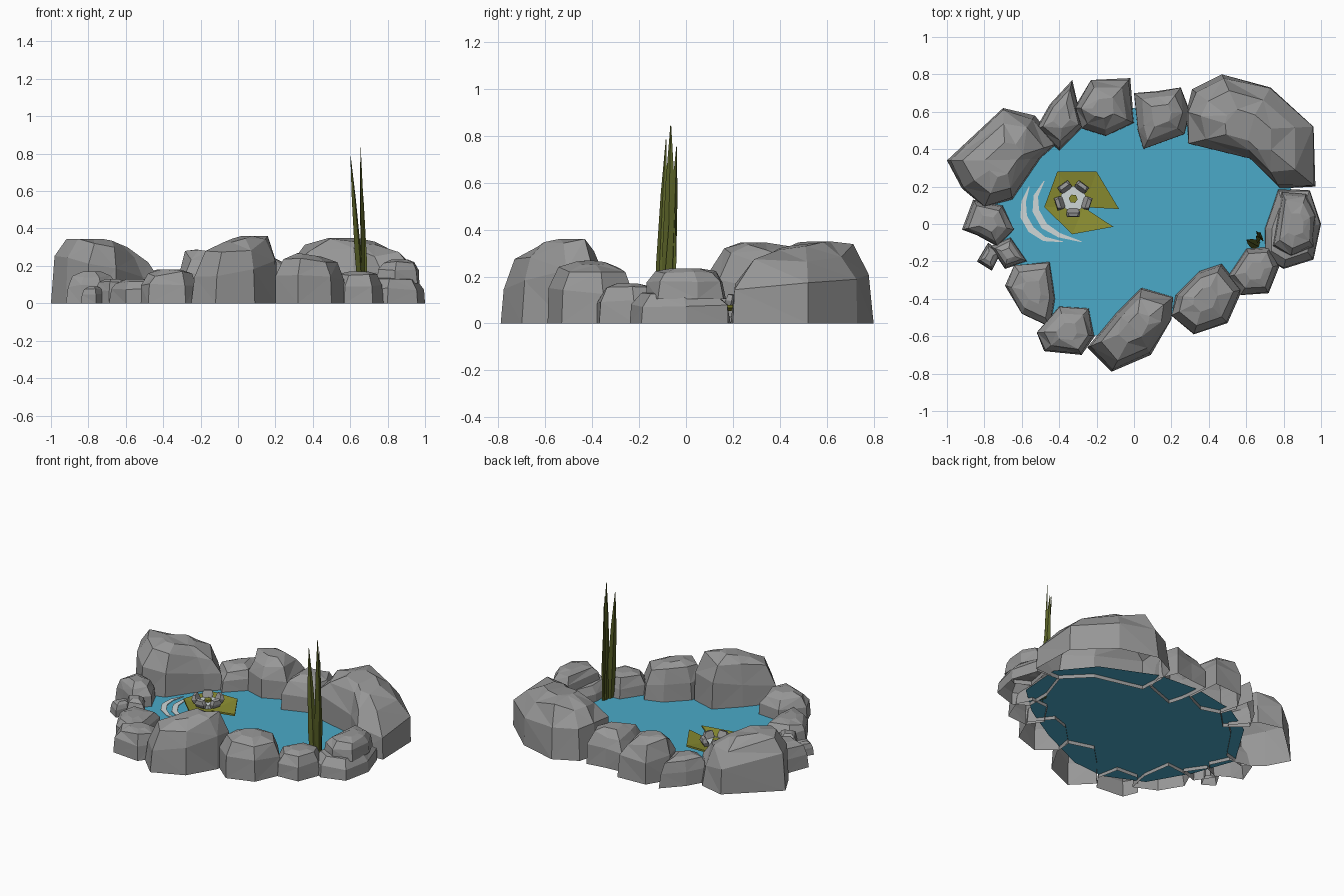
import bpy, bmesh, math, random
from mathutils import Vector

if "Cube" in bpy.data.objects:
    bpy.data.objects.remove(bpy.data.objects["Cube"])

random.seed(4)


def mat(name, r, g, b):
    m = bpy.data.materials.new(name)
    m.diffuse_color = (r, g, b, 1)
    m.use_nodes = True
    m.node_tree.nodes["Principled BSDF"].inputs["Base Color"].default_value = m.diffuse_color
    return m


STONE = mat("stone grey", .31, .31, .31)
WATER = mat("water blue", .07, .40, .58)
LEAF = mat("leaf olive", .25, .26, .03)
REED = mat("reed green", .10, .12, .02)
PALE = mat("pale white", .62, .68, .68)


def finish(name, bm, material):
    bmesh.ops.recalc_face_normals(bm, faces=bm.faces)
    me = bpy.data.meshes.new(name)
    bm.to_mesh(me)
    bm.free()
    me.materials.append(material)
    ob = bpy.data.objects.new(name, me)
    bpy.context.collection.objects.link(ob)
    return ob


def loft(bm, rings, cap=True):
    vs = [[bm.verts.new(p) for p in ring] for ring in rings]
    n = len(rings[0])
    for a, b in zip(vs, vs[1:]):
        for i in range(n):
            j = (i + 1) % n
            bm.faces.new((a[i], a[j], b[j], b[i]))
    if cap:
        bm.faces.new(vs[-1])


def rock(name, outline, h, tilt=(0, 0), z0=0.0):
    """Faceted boulder: footprint shrunk upward through uneven rings; tilt raises one side."""
    n = len(outline)
    c = sum((Vector(p) for p in outline), Vector((0, 0))) / n
    rings = []
    for s, f in ((1, 0), (.97, .55), (.74, .88), (.36, 1)):
        ring = []
        for p in outline:
            k = s * (1 if f == 0 else random.uniform(.94, 1.03))
            d = (Vector(p) - c) * k
            zf = f * (1 + tilt[0] * d.x + tilt[1] * d.y)
            if .5 < f < 1:
                zf *= random.uniform(.9, 1.08)
            ring.append((c.x + d.x, c.y + d.y, z0 + h * min(zf, 1.03)))
        rings.append(ring)
    bm = bmesh.new()
    loft(bm, rings)
    bmesh.ops.triangulate(bm, faces=bm.faces)
    finish(name, bm, STONE)


# Big boulders
rock("boulder_front", [(-.25, -.66), (-.12, -.79), (.09, -.70), (.20, -.51), (.21, -.39),
                       (.04, -.34), (-.10, -.48)], .35, (.6, .5))
rock("boulder_back_left", [(-1, .34), (-.92, .19), (-.80, .09), (-.65, .13), (-.50, .35),
                           (-.41, .43), (-.53, .58), (-.70, .62)], .335, (-1.0, -.2))
rock("boulder_back_right", [(.28, .60), (.29, .43), (.62, .35), (.78, .19), (.97, .20),
                            (.96, .52), (.73, .73), (.47, .80), (.31, .72)], .34, (-.25, .4))
# Back stones
rock("stone_back_1", [(-.53, .5), (-.40, .39), (-.27, .52), (-.30, .64), (-.33, .77), (-.45, .64)], .18)
rock("stone_back_2", [(-.32, .62), (-.28, .51), (-.15, .47), (0, .54), (-.02, .78), (-.23, .77)], .28, (-.5, 0))
rock("stone_back_3", [(0, .70), (.02, .50), (.05, .40), (.27, .48), (.30, .60), (.25, .73), (.12, .71)], .24)
# Left stones
rock("stone_left_1", [(-.92, -.03), (-.84, -.06), (-.73, -.12), (-.64, -.03), (-.70, .10), (-.86, .13)], .17)
rock("stone_left_2", [(-.84, -.20), (-.76, -.25), (-.71, -.15), (-.78, -.10)], .09)
rock("stone_left_3", [(-.77, -.12), (-.69, -.24), (-.57, -.20), (-.66, -.07)], .13)
rock("stone_left_4", [(-.69, -.33), (-.60, -.48), (-.45, -.55), (-.42, -.40), (-.45, -.20), (-.64, -.22)], .13)
rock("stone_front_left", [(-.52, -.58), (-.48, -.68), (-.28, -.70), (-.21, -.60), (-.24, -.45), (-.40, -.44)], .18)
# Right stones
rock("stone_front_right", [(.20, -.49), (.32, -.59), (.50, -.53), (.58, -.35), (.47, -.21), (.35, -.25),
                           (.22, -.38)], .26, (-.6, 0))
rock("stone_right_1", [(.50, -.28), (.57, -.38), (.72, -.37), (.78, -.22), (.73, -.12), (.60, -.13)], .17)
rock("stone_right_low", [(.70, -.18), (.80, -.24), (.96, -.19), (1, .0), (.94, .18), (.77, .19), (.70, -.02)], .14)
rock("stone_right_top", [(.74, -.12), (.84, -.17), (.96, -.12), (.97, .05), (.92, .16), (.79, .17)], .13, z0=.105)

# Water sheet
bm = bmesh.new()
bm.faces.new([bm.verts.new((x, y, .025)) for x, y in (
    (-.76, .08), (-.66, -.2), (-.5, -.48), (-.24, -.6), (0, -.58), (.35, -.42), (.62, -.26), (.82, -.08),
    (.84, .22), (.66, .44), (.3, .6), (0, .62), (-.32, .56), (-.55, .42))])
ob = finish("water", bm, WATER)
if ob.data.polygons[0].normal.z < 0:
    ob.data.flip_normals()


# Ripples: thin tapered crescents
def ripple(name, pts, w):
    bm = bmesh.new()
    m = len(pts) - 1
    left, right = [], []
    for i, p in enumerate(pts):
        t = Vector(pts[min(i + 1, m)]) - Vector(pts[max(i - 1, 0)])
        nrm = Vector((-t.y, t.x)).normalized() * w * math.sin(math.pi * (.04 + .92 * i / m))
        for side, k in ((left, 1), (right, -1)):
            side.append((p[0] + k * nrm.x, p[1] + k * nrm.y))
    rim = left + right[::-1]
    loft(bm, [[(x, y, z) for x, y in rim] for z in (.026, .030)], cap=False)
    top = [v for v in bm.verts if v.co.z > .028]
    for i in range(m):
        bm.faces.new((top[i], top[i + 1], top[-i - 2], top[-i - 1]))
    finish(name, bm, PALE)


ripple("ripple_outer", [(-.56, .20), (-.59, .12), (-.59, .04), (-.55, -.03), (-.48, -.08), (-.38, -.095)], .019)
ripple("ripple_inner", [(-.48, .23), (-.525, .15), (-.525, .07), (-.48, -.01), (-.40, -.06), (-.28, -.095)], .019)

# Lily pad: shallow notched dish
pad = [(-.08, .08), (-.20, .28), (-.41, .28), (-.48, .09), (-.33, -.055), (-.11, -.015)]
bm = bmesh.new()
for drop in (0, .012):
    hub = bm.verts.new((-.27, .09, .052 - drop))
    rim = [bm.verts.new((x, y, .078 - drop)) for x, y in pad]
    for a, b in zip(rim, rim[1:]):
        bm.faces.new((hub, a, b))
    if drop == 0:
        top = [hub] + rim
    else:
        low = [hub] + rim
for i in range(len(top)):
    j = (i + 1) % len(top)
    bm.faces.new((top[i], top[j], low[j], low[i]))
finish("lily_pad", bm, LEAF)

# Flower: five chunky petals around a pale cup with an olive middle
FX, FY = -.325, .135


def disc(name, r, z0, z1, n, material):
    bm = bmesh.new()
    loft(bm, [[(FX + r * math.cos(math.tau * i / n + .94), FY + r * math.sin(math.tau * i / n + .94), z)
               for i in range(n)] for z in (z0, z1)])
    finish(name, bm, material)


disc("flower_cup", .068, .06, .085, 10, PALE)
disc("flower_middle", .024, .08, .10, 6, LEAF)
for k in range(5):
    a = math.tau * k / 5 - math.pi / 2
    bm = bmesh.new()
    for r, w, z in ((.04, .02, .06), (.068, .036, .10), (.098, .034, .095), (.075, .027, .125),
                    (.095, .022, .12), (.085, .028, .07)):
        for s in (-1, 1):
            bm.verts.new((FX + r * math.cos(a) - s * w * math.sin(a),
                          FY + r * math.sin(a) + s * w * math.cos(a), z))
    bmesh.ops.convex_hull(bm, input=bm.verts)
    finish(f"petal_{k + 1}", bm, STONE)


# Reeds: tall pointed blades
def blade(name, base, tip, w, turn):
    bm = bmesh.new()
    b, t = Vector(base), Vector(tip)
    rings = []
    for f, s in ((0, .8), (.3, 1), (.7, .62), (1, .06)):
        c = b.lerp(t, f)
        rings.append([(c.x + s * w * k * math.cos(math.tau * i / 4 + turn) * 1,
                       c.y + s * w * k * math.sin(math.tau * i / 4 + turn), c.z)
                      for i, k in enumerate((1, .4, 1, .4))])
    loft(bm, rings)
    finish(name, bm, REED)


blade("reed_tall", (.672, -.075, .02), (.655, -.065, .845), .032, 1.3)
blade("reed_left", (.660, -.115, .02), (.602, -.085, .785), .028, .9)
blade("reed_short", (.680, -.075, .02), (.655, -.040, .755), .028, 2.2)
